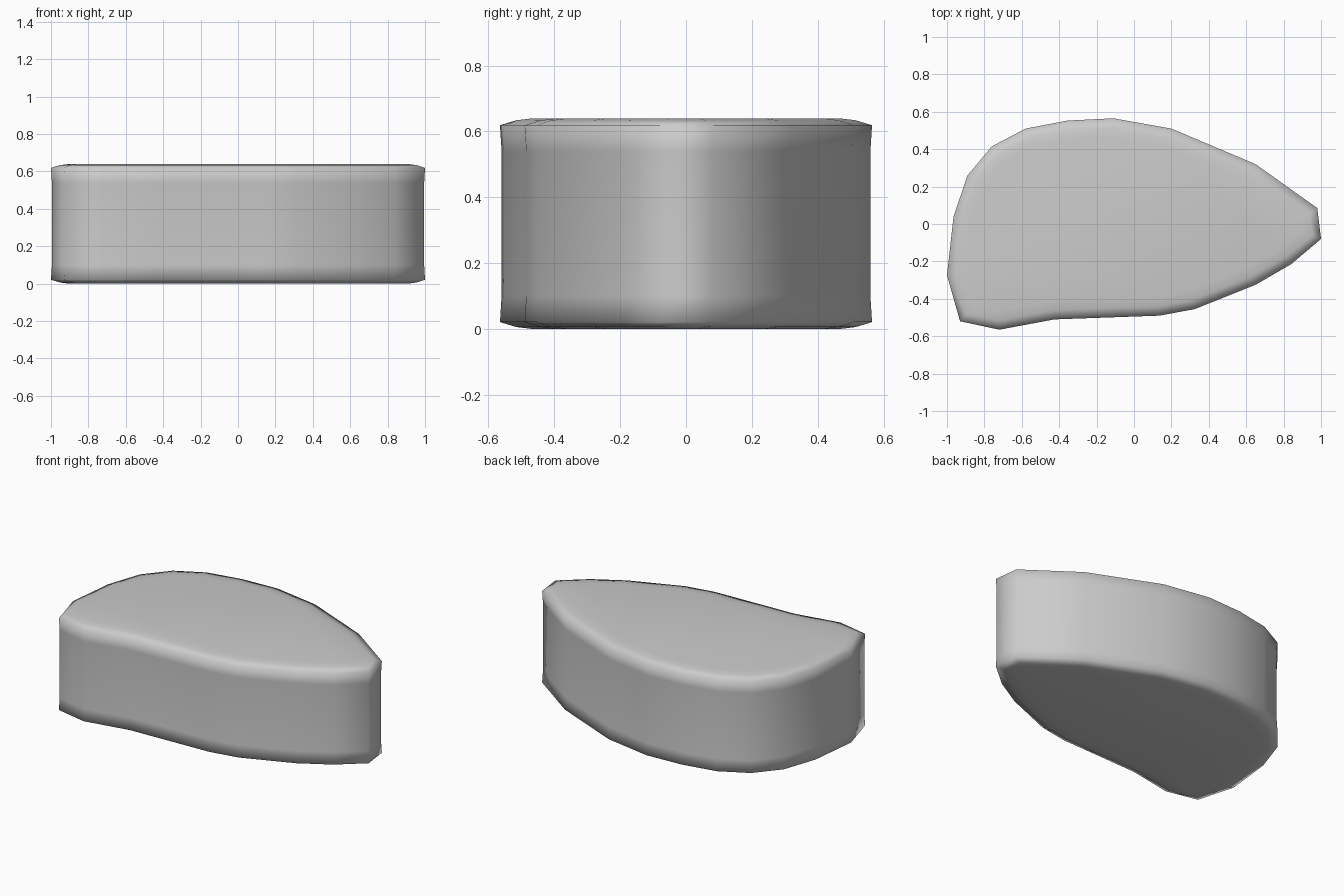
import bpy, bmesh
from mathutils import Vector

if "Cube" in bpy.data.objects:
    bpy.data.objects.remove(bpy.data.objects["Cube"])

# Outline seen from above, clockwise
outline = [Vector(p) for p in (
    (-.11, .565), (.2, .51), (.65, .32), (.98, .085), (1, -.08), (.84, -.215),
    (.65, -.325), (.325, -.455), (.135, -.49), (-.425, -.51), (-.72, -.565),
    (-.93, -.52), (-1, -.275), (-.965, .04), (-.89, .26), (-.76, .415),
    (-.58, .51), (-.355, .553))]
outline.reverse()
n = len(outline)


def inset_point(i, d):
    a, b, c = outline[i - 1], outline[i], outline[(i + 1) % n]
    t = (b - a).normalized() + (c - b).normalized()
    return b + Vector((-t.y, t.x)).normalized() * d


# Stacked rings (height, inset): softly rounded rims and faintly waisted wall
levels = [(0, .1), (.006, .05), (.021, 0), (.1, .005), (.54, .005),
          (.619, 0), (.634, .05), (.64, .1)]
bm = bmesh.new()
rings = []
for z, d in levels:
    rings.append([bm.verts.new((*inset_point(i, d), z)) for i in range(n)])
for lo, hi in zip(rings, rings[1:]):
    for i in range(n):
        j = (i + 1) % n
        bm.faces.new((lo[i], lo[j], hi[j], hi[i]))
# Flat top and bottom
bm.faces.new(rings[-1])
bm.faces.new(rings[0][::-1])
bmesh.ops.recalc_face_normals(bm, faces=bm.faces)
for f in bm.faces:
    f.smooth = True

mesh = bpy.data.meshes.new("stone_slab")
bm.to_mesh(mesh)
bm.free()
slab = bpy.data.objects.new("stone_slab", mesh)
bpy.context.collection.objects.link(slab)
